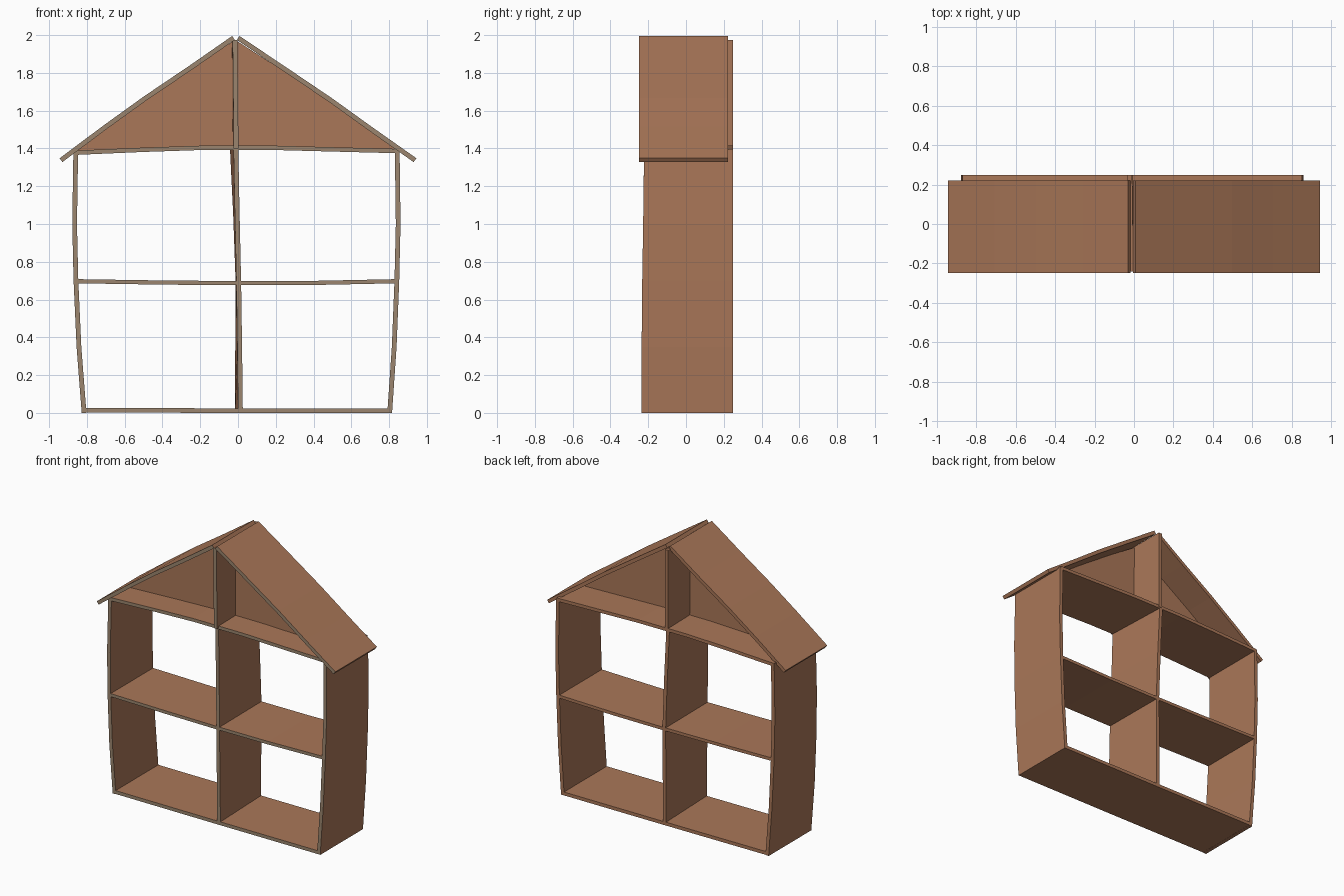
import bpy, bmesh
from mathutils import Vector

if "Cube" in bpy.data.objects:
    bpy.data.objects.remove(bpy.data.objects["Cube"])


def material(name, rgb):
    m = bpy.data.materials.new(name)
    m.diffuse_color = (*rgb, 1)
    m.use_nodes = True
    m.node_tree.nodes["Principled BSDF"].inputs["Base Color"].default_value = m.diffuse_color
    return m


WOOD = material("brown_wood", (0.402, 0.185, 0.098))
EDGE = material("grey_tan_front_edge", (0.328, 0.235, 0.156))
BACK = 0.248


def finish(bm, name):
    bmesh.ops.recalc_face_normals(bm, faces=bm.faces)
    me = bpy.data.meshes.new(name)
    bm.to_mesh(me)
    bm.free()
    me.materials.append(WOOD)
    me.materials.append(EDGE)
    ob = bpy.data.objects.new(name, me)
    bpy.context.collection.objects.link(ob)
    return ob


def front_y(z):
    # front edge leans back slightly towards the top
    return -0.235 + 0.013 * max(0, min(1, (z - 0.5) / 0.8))


def panel(name, front, back=None, t=0.025, y0=None, y1=BACK):
    """Board whose centre line in x, z runs along front (and back) points."""
    back = back or front
    bm = bmesh.new()

    def rails(path, yfun):
        pts = [Vector(p) for p in path]
        out = []
        for i, p in enumerate(pts):
            d = (pts[min(i + 1, len(pts) - 1)] - pts[max(i - 1, 0)]).normalized()
            n = Vector((-d.y, d.x)) * t / 2
            y = yfun(p.y)
            out.append([bm.verts.new((q.x, y, q.y)) for q in (p + n, p - n)])
        return out

    f = rails(front, front_y if y0 is None else (lambda z: y0))
    b = rails(back, lambda z: y1)
    rings = [(f[i][0], f[i][1], b[i][1], b[i][0]) for i in range(len(f))]
    for r, s in zip(rings, rings[1:]):
        for k in range(4):
            face = bm.faces.new((r[k], r[(k + 1) % 4], s[(k + 1) % 4], s[k]))
            face.material_index = 1 if k == 0 else 0   # front strip
    bm.faces.new(rings[0])
    bm.faces.new(rings[-1])
    return finish(bm, name)


# bowed outer walls
panel("left_wall", [(-0.815, 0), (-0.842, 0.35), (-0.858, 0.7), (-0.865, 1.0), (-0.859, 1.385)])
panel("right_wall", [(0.803, 0), (0.827, 0.35), (0.841, 0.7), (0.848, 1.0), (0.843, 1.385)])

# floors
panel("ground_floor", [(-0.825, 0.014), (0, 0.012), (0.812, 0.012)], t=0.024)
panel("middle_floor", [(-0.85, 0.697), (-0.4, 0.69), (0, 0.687), (0.4, 0.688), (0.835, 0.697)], t=0.022)
panel("attic_floor", [(-0.868, 1.377), (-0.5, 1.393), (-0.2, 1.403), (0.2, 1.403),
                      (0.5, 1.395), (0.85, 1.386)], t=0.023)

# twisted centre wall and attic divider
panel("centre_wall",
      [(0.013, 0), (0.009, 0.35), (0.004, 0.69), (-0.004, 1.05), (-0.011, 1.4)],
      [(-0.003, 0), (-0.002, 0.35), (0.0, 0.69), (-0.013, 1.05), (-0.03, 1.4)])
panel("attic_divider", [(-0.01, 1.4), (-0.013, 1.7), (-0.016, 1.975)],
      [(-0.02, 1.4), (-0.02, 1.7), (-0.022, 1.975)], y0=-0.24, y1=0.25)

# roof boards
panel("left_roof", [(-0.937, 1.338), (-0.7, 1.515), (-0.49, 1.666), (-0.25, 1.828), (-0.024, 1.985)],
      y0=-0.248, y1=0.222)
panel("right_roof", [(0.937, 1.338), (0.7, 1.505), (0.49, 1.656), (0.25, 1.818), (0.001, 1.985)],
      y0=-0.248, y1=0.222)

# triangular attic panel set at mid depth
bm = bmesh.new()
outline = [(-0.85, 1.388), (-0.49, 1.66), (-0.015, 1.975), (0.49, 1.65), (0.84, 1.395), (0, 1.405)]
face = bm.faces.new([bm.verts.new((x, -0.025, z)) for x, z in outline])
ext = bmesh.ops.extrude_face_region(bm, geom=[face])["geom"]
bmesh.ops.translate(bm, verts=[g for g in ext if isinstance(g, bmesh.types.BMVert)], vec=(0, 0.022, 0))
finish(bm, "attic_partition")
